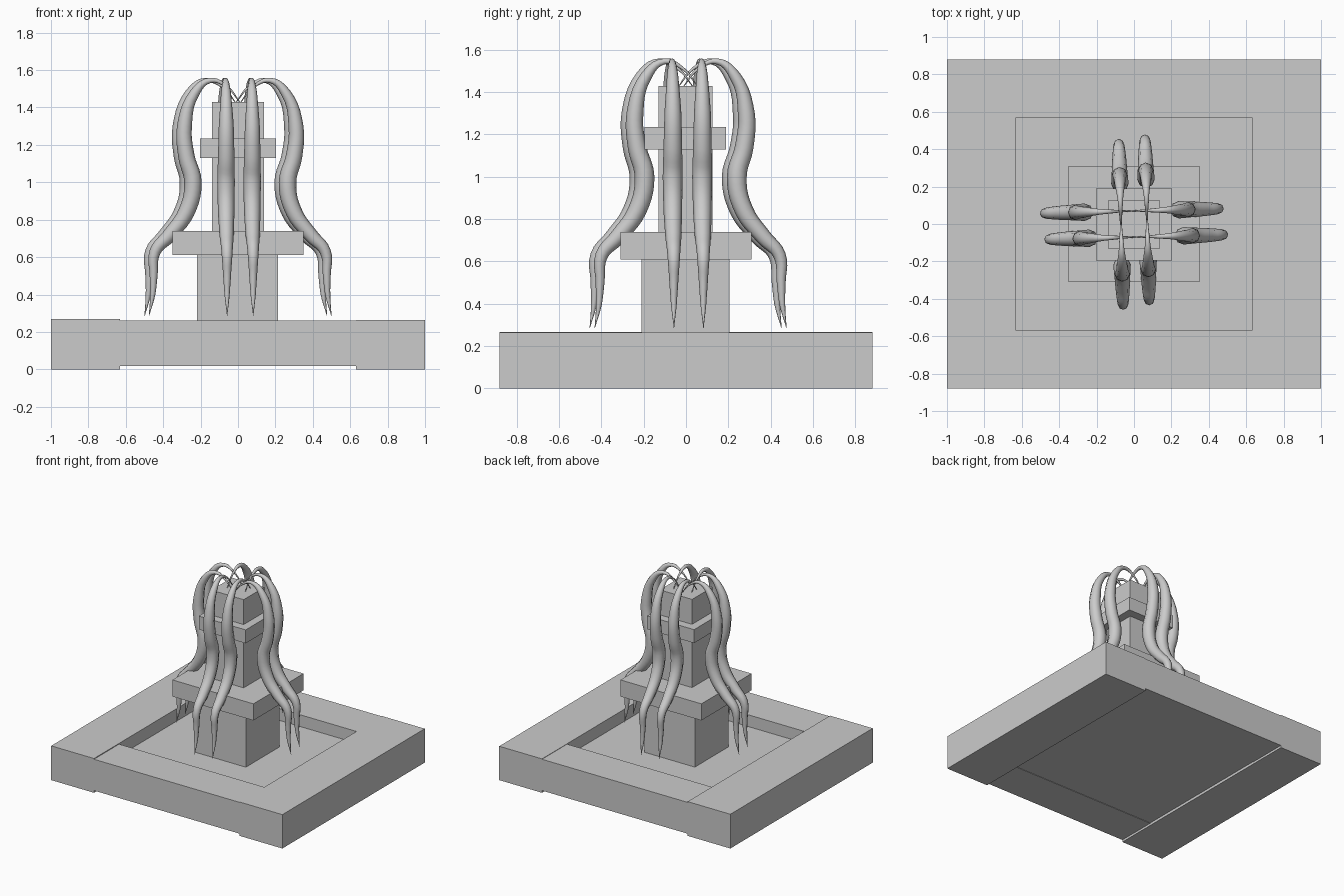
import bpy
from math import radians
from mathutils import Matrix

if "Cube" in bpy.data.objects:
    bpy.data.objects.remove(bpy.data.objects["Cube"])


def box(name, x0, x1, y0, y1, z0, z1):
    bpy.ops.mesh.primitive_cube_add(size=1)
    o = bpy.context.object
    o.name = name
    o.data.transform(Matrix.Translation(((x0 + x1) / 2, (y0 + y1) / 2, (z0 + z1) / 2))
                     @ Matrix.Diagonal((x1 - x0, y1 - y0, z1 - z0, 1)))
    return o


# Basin: four kerb walls around a sunken floor
box("basin_wall_left", -1, -0.63, -0.88, 0.88, 0.0, 0.268)
box("basin_wall_right", 0.63, 1, -0.88, 0.88, 0.0, 0.265)
box("basin_wall_front", -0.63, 0.63, -0.88, -0.57, 0.017, 0.262)
box("basin_wall_back", -0.63, 0.63, 0.57, 0.88, 0.017, 0.262)
box("basin_floor", -0.63, 0.63, -0.57, 0.57, 0.02, 0.17)

# Central tower
box("pedestal", -0.22, 0.215, -0.21, 0.205, 0.17, 0.61)
box("lower_tray", -0.35, 0.35, -0.31, 0.31, 0.61, 0.74)
box("column", -0.14, 0.14, -0.13, 0.125, 0.74, 1.43)
box("collar", -0.203, 0.203, -0.195, 0.19, 1.13, 1.235)

# Water jet path: radial distance, height, radius
path = [(0.0, 1.425, 0.002), (0.07, 1.51, 0.007), (0.16, 1.545, 0.014),
        (0.245, 1.475, 0.027), (0.298, 1.30, 0.040), (0.288, 1.14, 0.044),
        (0.253, 1.00, 0.047), (0.288, 0.84, 0.044), (0.38, 0.715, 0.038),
        (0.455, 0.63, 0.030), (0.463, 0.50, 0.021), (0.468, 0.40, 0.014),
        (0.488, 0.285, 0.001)]
curve = bpy.data.curves.new("jet_path", "CURVE")
curve.dimensions = "3D"
curve.bevel_depth = 1.0
curve.bevel_resolution = 2
curve.resolution_u = 5
curve.use_fill_caps = True
spline = curve.splines.new("BEZIER")
spline.bezier_points.add(len(path) - 1)
for p, (r, z, w) in zip(spline.bezier_points, path):
    p.co = (r, 0, z)
    p.radius = w
    p.handle_left_type = p.handle_right_type = "AUTO"
helper = bpy.data.objects.new("jet_path", curve)
bpy.context.collection.objects.link(helper)
deps = bpy.context.evaluated_depsgraph_get()
jet = bpy.data.meshes.new_from_object(helper.evaluated_get(deps))
bpy.data.objects.remove(helper)
for f in jet.polygons:
    f.use_smooth = True

# Two jets pour over each side; front and back jets start past the centre
for k, side in enumerate(("right", "back", "left", "front")):
    inset = -0.035 if k % 2 else 0.0
    for s in (-1, 1):
        o = bpy.data.objects.new(f"water_jet_{side}", jet)
        bpy.context.collection.objects.link(o)
        o.matrix_world = (Matrix.Translation((0, 0.01 if k % 2 else 0, 0))
                          @ Matrix.Rotation(radians(90 * k + 1.5), 4, "Z")
                          @ Matrix.Translation((inset - 0.01 * s, 0.07 * s, 0)))
